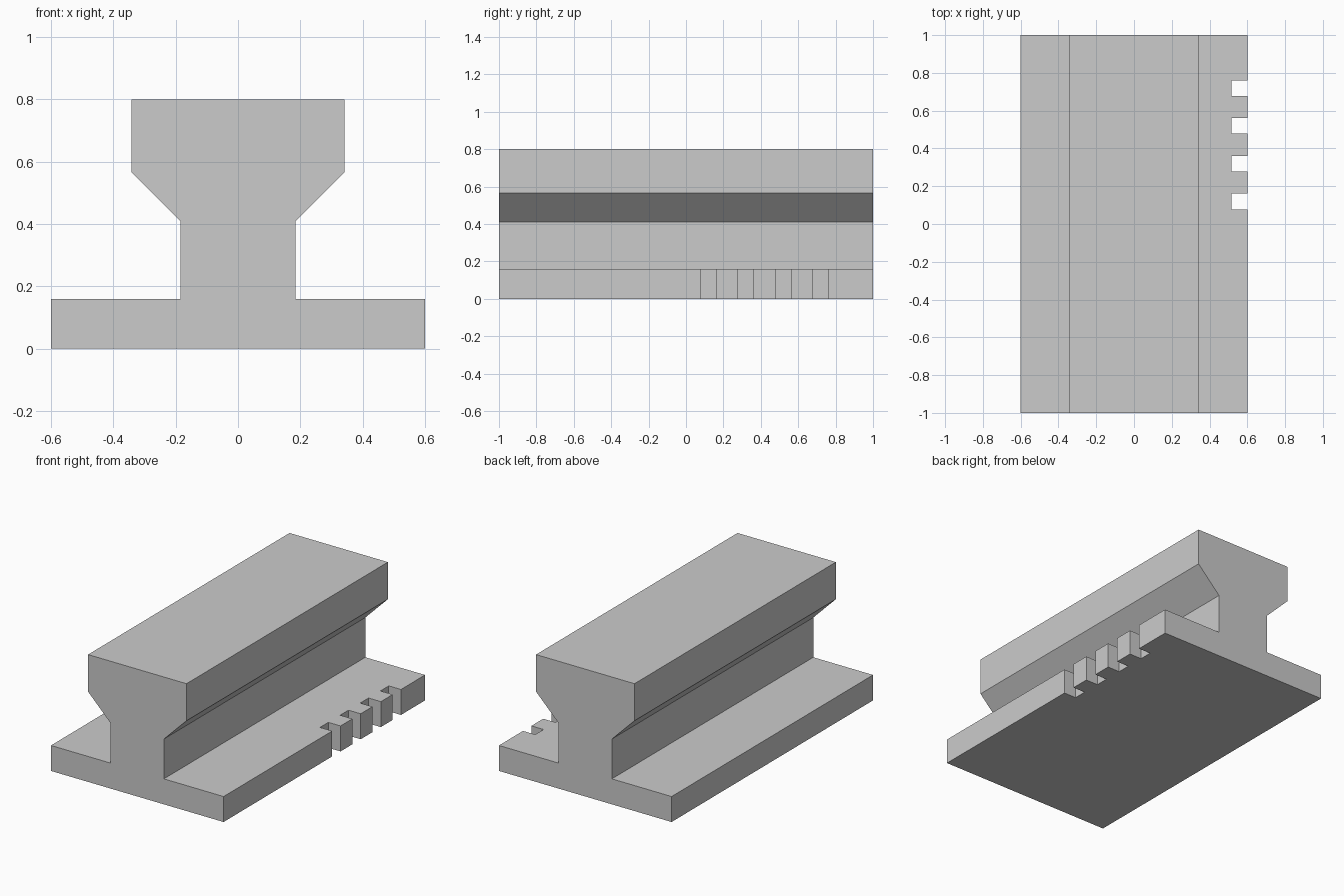
import bpy
import bmesh

cube = bpy.data.objects.get("Cube")
if cube:
    bpy.data.objects.remove(cube, do_unlink=True)

LENGTH = 2.0
FOOT_HALF, FOOT_TOP = 0.6, 0.16
NOTCH_DEPTH, NOTCH_WIDTH, NOTCH_PITCH, NOTCH_START = 0.085, 0.083, 0.2, 0.078

# Plain grey finish
grey = bpy.data.materials.new("plain_grey")
grey.use_nodes = True
colour = (0.6, 0.6, 0.6, 1.0)
grey.diffuse_color = colour
grey.node_tree.nodes["Principled BSDF"].inputs["Base Color"].default_value = colour


def extrude_prism(bm, points, offset):
    """Turn a closed outline into a solid by sweeping it along an offset."""
    face = bm.faces.new([bm.verts.new(p) for p in points])
    swept = bmesh.ops.extrude_face_region(bm, geom=[face], use_keep_orig=True)
    verts = [g for g in swept["geom"] if isinstance(g, bmesh.types.BMVert)]
    bmesh.ops.translate(bm, verts=verts, vec=offset)


def make_object(name, bm):
    bmesh.ops.recalc_face_normals(bm, faces=bm.faces)
    mesh = bpy.data.meshes.new(name)
    bm.to_mesh(mesh)
    bm.free()
    mesh.materials.append(grey)
    obj = bpy.data.objects.new(name, mesh)
    bpy.context.collection.objects.link(obj)
    return obj


# Rail: half section mirrored, then swept front to back
half = [(FOOT_HALF, 0), (FOOT_HALF, FOOT_TOP), (0.185, FOOT_TOP),
        (0.185, 0.41), (0.342, 0.567), (0.342, 0.8)]
section = half + [(-x, z) for x, z in reversed(half)]
bm = bmesh.new()
extrude_prism(bm, [(x, -LENGTH / 2, z) for x, z in section], (0, LENGTH, 0))
rail = make_object("rail", bm)

# Row of square notches along the left edge of the foot
bm = bmesh.new()
for i in range(4):
    y0 = NOTCH_START + i * NOTCH_PITCH
    y1 = y0 + NOTCH_WIDTH
    x0, x1 = FOOT_HALF - NOTCH_DEPTH, FOOT_HALF + 0.1
    outline = [(x0, y0, -0.1), (x1, y0, -0.1), (x1, y1, -0.1), (x0, y1, -0.1)]
    extrude_prism(bm, outline, (0, 0, FOOT_TOP + 0.15))
cutter = make_object("notch_cutter", bm)
cutter.hide_render = True

cut = rail.modifiers.new("notches", "BOOLEAN")
cut.operation = "DIFFERENCE"
cut.solver = "EXACT"
cut.object = cutter
bpy.context.view_layer.objects.active = rail
rail.select_set(True)
bpy.ops.object.modifier_apply(modifier=cut.name)
bpy.data.objects.remove(cutter, do_unlink=True)
